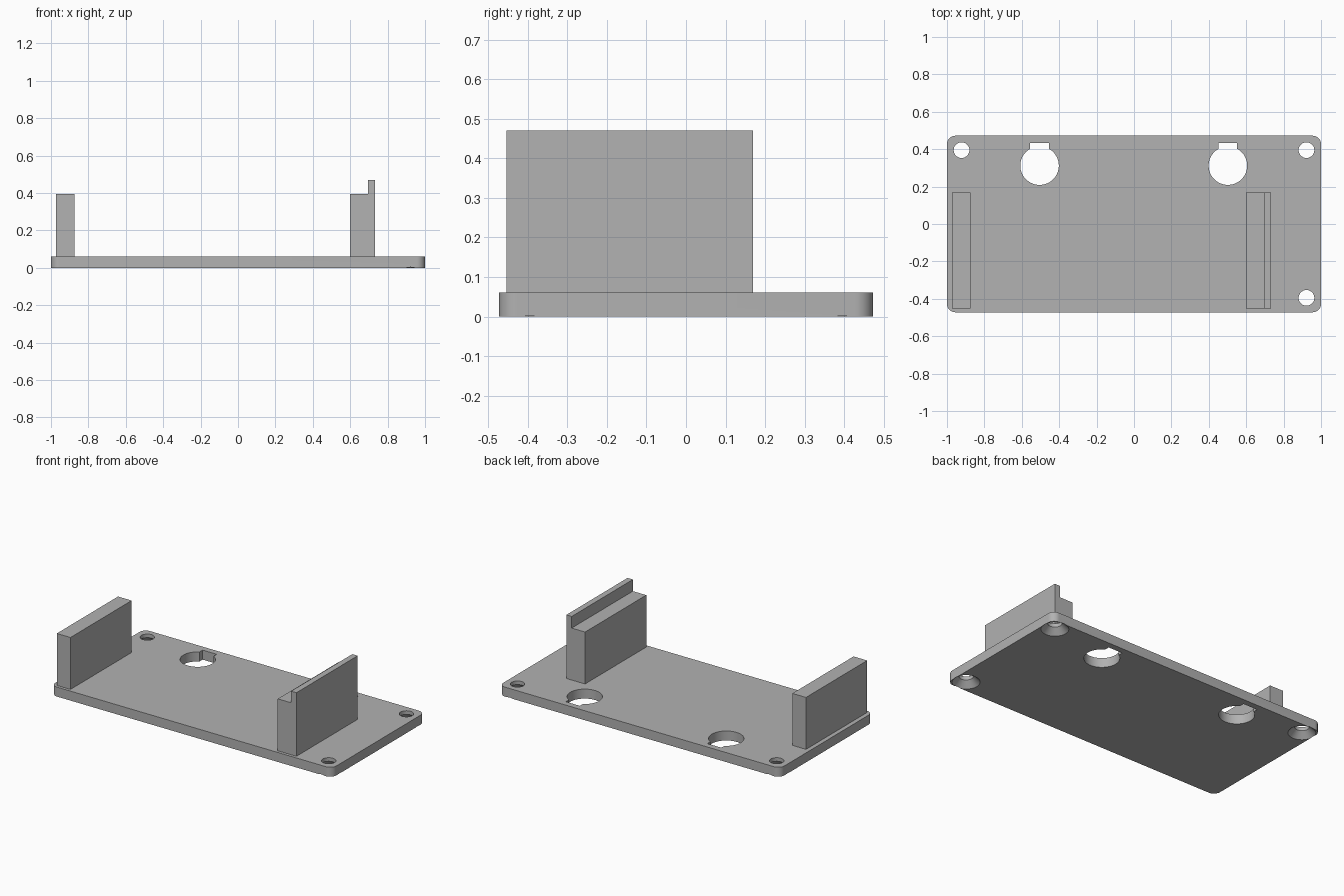
import bpy, bmesh
from math import cos, sin, pi

default = bpy.data.objects.get("Cube")
if default:
    bpy.data.objects.remove(default, do_unlink=True)

grey = bpy.data.materials.new("plain grey")
grey.use_nodes = True
grey.diffuse_color = (0.445, 0.445, 0.445, 1)
grey.node_tree.nodes["Principled BSDF"].inputs["Base Color"].default_value = grey.diffuse_color

PLATE_H = 0.061
HALF_W, HALF_D, CORNER = 1.0, 0.472, 0.045


def loft(name, rings):
    """Solid through matching closed rings of points, capped at both ends."""
    bm = bmesh.new()
    loops = [[bm.verts.new(p) for p in ring] for ring in rings]
    n = len(loops[0])
    for a, b in zip(loops, loops[1:]):
        for i in range(n):
            j = (i + 1) % n
            bm.faces.new((a[i], a[j], b[j], b[i]))
    bm.faces.new(loops[0])
    bm.faces.new(loops[-1])
    bmesh.ops.recalc_face_normals(bm, faces=bm.faces)
    mesh = bpy.data.meshes.new(name)
    bm.to_mesh(mesh)
    bm.free()
    mesh.materials.append(grey)
    obj = bpy.data.objects.new(name, mesh)
    bpy.context.collection.objects.link(obj)
    return obj


def circle(x, y, z, r, n=48):
    return [(x + r * cos(2 * pi * i / n), y + r * sin(2 * pi * i / n), z) for i in range(n)]


def activate(obj):
    bpy.ops.object.select_all(action='DESELECT')
    obj.select_set(True)
    bpy.context.view_layer.objects.active = obj


def cut(target, cutter):
    mod = target.modifiers.new("cut", 'BOOLEAN')
    mod.operation = 'DIFFERENCE'
    mod.solver = 'EXACT'
    mod.object = cutter
    activate(target)
    bpy.ops.object.modifier_apply(modifier=mod.name)
    bpy.data.objects.remove(cutter, do_unlink=True)


# Base plate with rounded corners
outline = []
for k, (sx, sy) in enumerate([(1, 1), (-1, 1), (-1, -1), (1, -1)]):
    for i in range(13):
        a = (k + i / 12) * pi / 2
        outline.append((sx * (HALF_W - CORNER) + CORNER * cos(a),
                        sy * (HALF_D - CORNER) + CORNER * sin(a)))
plate = loft("base_plate", [[(x, y, z) for x, y in outline] for z in (0, PLATE_H)])

# Screw holes, countersunk from below
for x, y in [(-0.922, 0.395), (0.922, 0.395), (0.922, -0.395)]:
    profile = [(0.09, -0.01), (0.042, 0.038), (0.042, 0.1)]
    cut(plate, loft("screw_cutter", [circle(x, y, z, r) for r, z in profile]))

# Keyhole openings: a round hole with a slot toward the back
for x in (-0.505, 0.502):
    cut(plate, loft("round_cutter", [circle(x, 0.312, z, 0.103, 64) for z in (-0.1, 0.2)]))
    slot = [(x - 0.05, 0.32), (x + 0.05, 0.32), (x + 0.05, 0.433), (x - 0.05, 0.433)]
    cut(plate, loft("slot_cutter", [[(px, py, z) for px, py in slot] for z in (-0.1, 0.2)]))

activate(plate)
bpy.ops.object.shade_smooth_by_angle(angle=pi / 6)


# Upright walls, extruded from their front profiles
def wall(name, profile):
    return loft(name, [[(x, y, z) for x, z in profile] for y in (-0.453, 0.169)])


wall("right_wall", [(-0.972, PLATE_H), (-0.875, PLATE_H), (-0.875, 0.395), (-0.972, 0.395)])
wall("left_wall_with_lip", [(0.6, PLATE_H), (0.733, PLATE_H), (0.733, 0.47),
                            (0.695, 0.47), (0.695, 0.395), (0.6, 0.395)])
